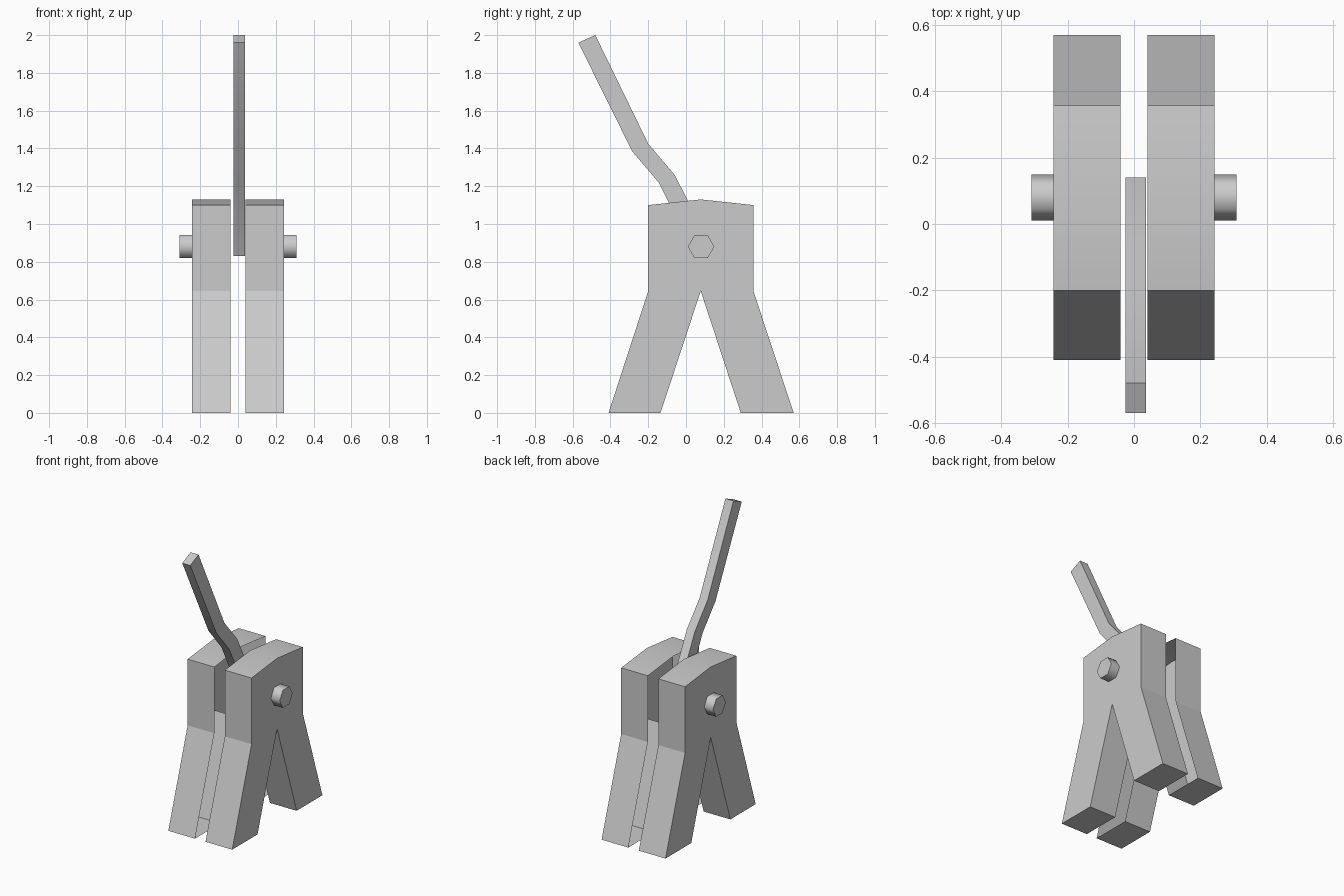
import bpy, bmesh
from math import radians, cos, sin, pi

if "Cube" in bpy.data.objects:
    bpy.data.objects.remove(bpy.data.objects["Cube"])


def extrude_profile(name, profile, x0, x1, cap0=True, cap1=True, angle=16.5):
    """Extrude a (y, z) profile along x, with optional end caps."""
    bm = bmesh.new()
    a = [bm.verts.new((x0, y, z)) for y, z in profile]
    b = [bm.verts.new((x1, y, z)) for y, z in profile]
    n = len(profile)
    # profiles run anticlockwise seen from +x
    for i in range(n):
        j = (i + 1) % n
        bm.faces.new((a[i], a[j], b[j], b[i]))
    if cap0:
        bm.faces.new(a[::-1])
    if cap1:
        bm.faces.new(b)
    if x1 > x0:
        flip = False
    else:
        flip = True
    bm.normal_update()
    if not flip:
        pass
    else:
        bmesh.ops.reverse_faces(bm, faces=bm.faces[:])
    mesh = bpy.data.meshes.new(name)
    bm.to_mesh(mesh)
    bm.free()
    ob = bpy.data.objects.new(name, mesh)
    bpy.context.collection.objects.link(ob)
    bpy.ops.object.select_all(action='DESELECT')
    ob.select_set(True)
    bpy.context.view_layer.objects.active = ob
    bpy.ops.object.shade_smooth_by_angle(angle=radians(angle))
    return ob


plate = [(-0.41, 0), (-0.135, 0), (0.078, 0.645), (0.29, 0), (0.57, 0),
         (0.357, 0.645), (0.357, 1.10), (0.078, 1.13), (-0.20, 1.10), (-0.20, 0.645)]
lever = [(0.05, 0.83), (0.14, 0.87), (-0.06, 1.26), (-0.20, 1.425), (-0.48, 2.0),
         (-0.57, 1.96), (-0.285, 1.385), (-0.145, 1.22)]
bolt = [(0.08 + 0.07 * cos(i * pi / 3), 0.88 + 0.07 * sin(i * pi / 3)) for i in range(6)]

# Forked side plates (hollow, open on the inner side) and bolt heads
for side, s in (("left", -1), ("right", 1)):
    extrude_profile(side + "_fork_plate", plate, s * 0.04, s * 0.243, cap0=False)
    extrude_profile(side + "_bolt_head", bolt, s * 0.243, s * 0.31, cap0=False, angle=65)

# Bent handle between the plates
extrude_profile("lever_handle", lever, -0.025, 0.036)
